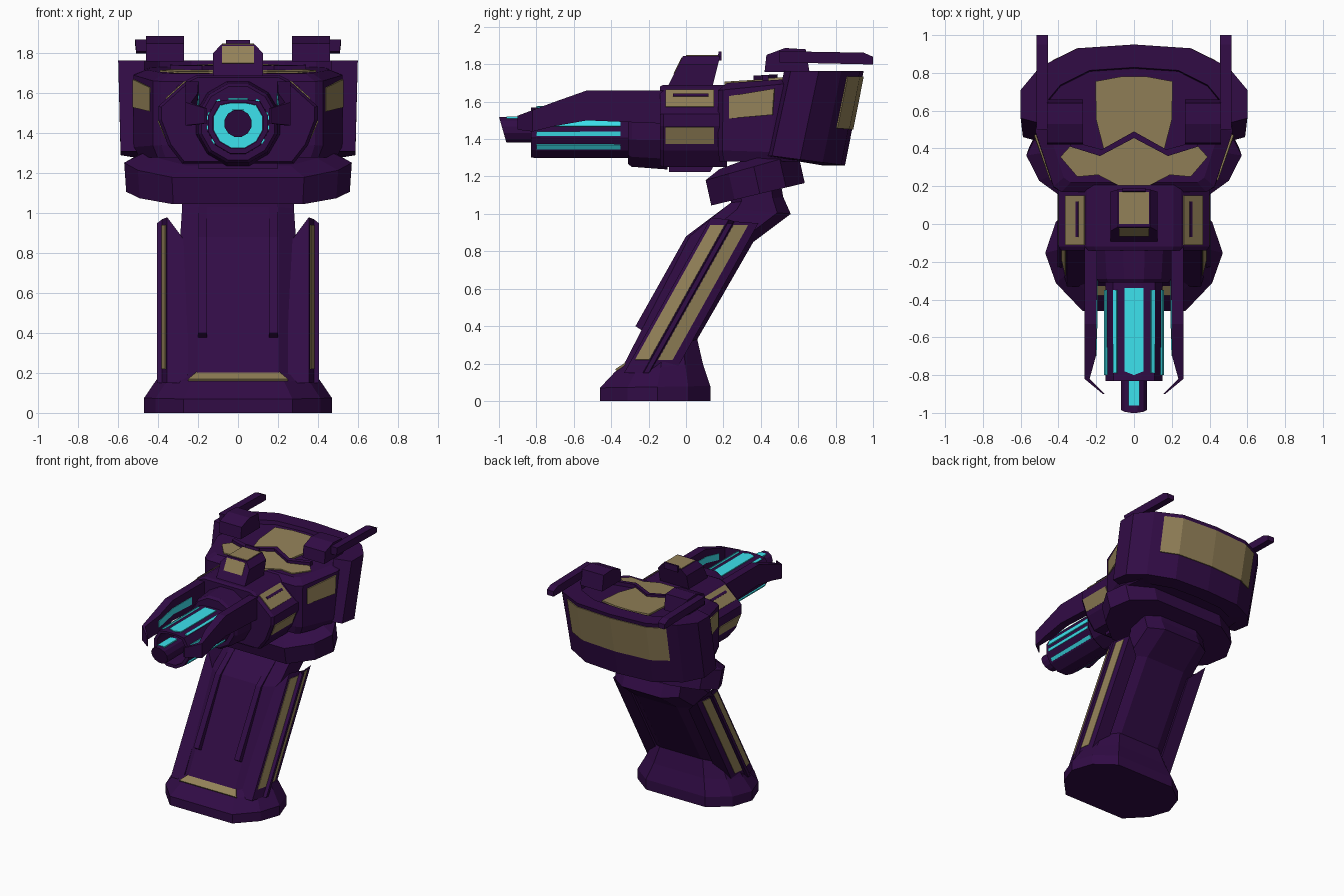
import bpy, bmesh, math
from mathutils import Vector
from mathutils.geometry import normal

if "Cube" in bpy.data.objects:
    bpy.data.objects.remove(bpy.data.objects["Cube"])


def material(name, rgb):
    m = bpy.data.materials.new(name)
    m.diffuse_color = (*rgb, 1)
    m.use_nodes = True
    m.node_tree.nodes["Principled BSDF"].inputs["Base Color"].default_value = m.diffuse_color
    return m


PURPLE = material("purple_metal", (0.031, 0.0035, 0.060))
BROWN = material("tan_inlay", (0.29, 0.22, 0.098))
CYAN = material("cyan_glow", (0.045, 0.76, 0.85))


def loft(name, rings, mat=PURPLE, mirror=False):
    """Skin a list of equal-length closed rings and cap both ends."""
    bm = bmesh.new()
    vs = [[bm.verts.new(p) for p in r] for r in rings]
    n = len(vs[0])
    for a, b in zip(vs, vs[1:]):
        for i in range(n):
            j = (i + 1) % n
            bm.faces.new((a[i], a[j], b[j], b[i]))
    bm.faces.new(vs[0][::-1])
    bm.faces.new(vs[-1])
    bmesh.ops.recalc_face_normals(bm, faces=bm.faces)
    me = bpy.data.meshes.new(name)
    bm.to_mesh(me)
    bm.free()
    me.materials.append(mat)
    ob = bpy.data.objects.new(name, me)
    bpy.context.collection.objects.link(ob)
    if mirror:
        ob.modifiers.new("mirror", 'MIRROR')
    return ob


def plate(name, pts, mat=BROWN, mirror=False, t=0.006):
    """Thin slab centred on a polygon."""
    pts = [Vector(p) for p in pts]
    n = normal(pts[:4]) * t
    return loft(name, [[p - n for p in pts], [p + n for p in pts]], mat, mirror)


def prism(name, yz, x0, x1, mat=PURPLE, mirror=False):
    """Side profile extruded along x."""
    return loft(name, [[(x, y, z) for y, z in yz] for x in (x0, x1)], mat, mirror)


def sym(half):
    """Complete a half outline (first coordinate is x) by reflection."""
    return half + [(-p[0], *p[1:]) for p in reversed(half) if p[0] > 1e-4]


ROUND = [(.58, 0), (.88, .25), (1, .52), (.88, .8), (.55, 1)]
SLAB = [(.7, 0), (1, .2), (1, .5), (1, .8), (.6, 1)]
SKULL = [(.70, 0), (.775, .04), (.95, .45), (.9, .8), (.5, 1)]


def section(shape, hw, yf, zf, yb, zb):
    """Plan outline of half width hw, running from a front to a back point."""
    return sym([(u * hw, yf + v * (yb - yf), zf + v * (zb - zf)) for u, v in shape])


def circ(y, r, zc=1.45, n=12, lean=0, ztop=9):
    """Upright polygon facing -y, optionally flattened at ztop."""
    a = [2 * math.pi * (i + .5) / n for i in range(n)]
    return [(r * math.cos(t), y - lean * math.sin(t), min(ztop, zc + r * math.sin(t))) for t in a]


# Foot
loft("foot", [section(ROUND, *r) for r in (
    (.47, -.46, 0, .13, 0), (.47, -.46, .07, .13, .08),
    (.40, -.38, .155, .09, .20), (.34, -.32, .20, .06, .33))])
plate("foot_inlay", [(.25, -.375, .165), (.2, -.31, .207), (-.2, -.31, .207), (-.25, -.375, .165)])

# Leaning column and neck
loft("column", [section(SLAB, *r) for r in (
    (.29, -.34, .18, .02, .26), (.29, .02, .88, .36, .85),
    (.28, .20, 1.03, .56, 1.0), (.28, .24, 1.06, .52, 1.09), (.28, .24, 1.15, .5, 1.2))])
prism("column_rib", [(-.27, .4), (-.21, .36), (.06, .84), (.22, 1.0), (.2, 1.03), (0, .88)],
      .155, .2, mirror=True)


def lean(x, s, z):
    return (x, -.30 + s + (z - .17) * .56, z)


# Side panels on the column, each with a raised ridge and two long inlays
side = [(.25, -.02), (.355, -.02), (.38, .08), (.405, .085), (.405, .112), (.385, .117), (.365, .25), (.25, .25)]
tops = [.84, .98, .97, .95, .95, .96, .95, .84]
loft("column_side_panel", [[lean(x, s, .15) for x, s in side],
                           [lean(x, s, z) for (x, s), z in zip(side, tops)]], mirror=True)
for k, (x0, s0, x1, s1) in enumerate([(.361, 0, .379, .076), (.384, .122, .373, .2)]):
    plate(f"column_inlay_{k}", [lean(x0, s0, .22), lean(x1, s1, .22),
                                lean(x1, s1, .94), lean(x0, s0, .94)], mirror=True, t=.004)

# Tilted collar
loft("collar", [section(ROUND, *r) for r in (
    (.56, .135, 1.045, .635, 1.165), (.57, .105, 1.18, .60, 1.32), (.45, .18, 1.24, .57, 1.38))])

# Head core
loft("head_core", [section(SKULL, *r) for r in (
    (.52, .18, 1.28, .77, 1.28), (.55, .17, 1.34, .79, 1.32),
    (.55, .17, 1.66, .88, 1.73), (.48, .22, 1.70, .86, 1.74))])
plate("head_side_inlay", [(.433, .235, 1.51), (.517, .465, 1.53), (.517, .475, 1.67), (.433, .235, 1.63)],
      mirror=True, t=.012)


def wrap(name, half, t0, t1, s0, s1, mat=PURPLE):
    """Curved wall following a plan path, leaning outward toward the top."""
    def at(p, t, s):
        z0 = 1.31 - (p[1] - .56) * .13
        return (p[0] * s * (.98 + .02 * t), .4 + (p[1] - .4) * s - .1 * (1 - t),
                z0 + t * (1.765 - z0))
    path = sym(half)
    return loft(name, [[at(p, t0, s0), at(p, t1, s0), at(p, t1, s1), at(p, t0, s1)]
                       for p in path], mat)


# Rear shell with its wide inlay
wrap("rear_shell", [(.6, .56), (.6, .71), (.5, .83), (.3, .93), (.0, .95)], 0, 1, 1, .78)
wrap("rear_inlay", [(.43, .868), (.3, .932), (.0, .952)], .38, .94, 1.008, .96, BROWN)


def on_top(pts, lift):
    return [(x, y, 1.70 + (y - .22) * .0625 + lift) for x, y in sym(pts)]


# Inlays on the top of the head
for nm, pts, lift, mat in (
    ("crown_inlay", [(0, .78), (.07, .78), (.205, .755), (.2, .55), (.16, .395), (0, .49)], .012, BROWN),
    ("brow_inlay", [(0, .455), (.18, .36), (.34, .41), (.39, .355), (.3, .25), (.19, .26), (.085, .205)],
     .008, BROWN),
    ("brow_ridge", [(0, .49), (.17, .395), (.34, .44), (.34, .41), (.18, .36), (0, .455)], .03, PURPLE)):
    top = on_top(pts, lift)
    loft(nm, [[(x, y, z - .05) for x, y, z in top], top], mat)

# Horns: a pod with a long bar
prism("horn_pod", [(.42, 1.76), (.43, 1.85), (.53, 1.887), (.64, 1.88), (.66, 1.76)], .27, .46, mirror=True)
loft("horn_bar", [[(x, y, z) for x, z in ((.455, lo), (.51, lo), (.515, hi), (.455, hi))]
                  for y, lo, hi in ((.5, 1.81, 1.87), (.95, 1.80, 1.862), (1.0, 1.80, 1.84))], mirror=True)

# Fore block with faceted section and side inlays
block = sym([(.21, 1.69), (.25, 1.67), (.40, 1.535), (.40, 1.47), (.35, 1.34), (.28, 1.25)])
loft("fore_block", [[(x * s, y, 1.46 + (z - 1.46) * s) for x, z in block]
                    for y, s in ((-.14, .96), (-.12, 1), (.22, 1))])
prism("fore_block_keel", [(-.09, 1.26), (-.09, 1.225), (.13, 1.225), (.15, 1.26)], -.2, .2)
for nm, (xa, za), (xb, zb) in (("upper", (.26, 1.661), (.36, 1.571)), ("lower", (.398, 1.465), (.36, 1.375))):
    plate(f"block_inlay_{nm}", [(xa, -.11, za), (xb, -.11, zb), (xb, .15, zb), (xa, .15, za)], mirror=True)
plate("block_slit", [(.291, -.07, 1.638), (.305, -.07, 1.625), (.305, .12, 1.625), (.291, .12, 1.638)],
      PURPLE, True, t=.008)

# Sight on top of the fore block
sight = sym([(.125, 1.65), (.125, 1.80), (.085, 1.845)])
loft("sight", [[(x, -.1 + (z - 1.675) * .5, z) for x, z in sight],
               [(x, .14 + (z - 1.675) * .25, z) for x, z in sight]])
plate("sight_top_inlay", [(-.08, 0, 1.843), (.08, 0, 1.843), (.08, .17, 1.843), (-.08, .17, 1.843)])
plate("sight_front_inlay", [(x, -.1 + (z - 1.675) * .5, z)
                            for x, z in ((-.08, 1.75), (.08, 1.75), (.08, 1.835), (-.08, 1.835))], t=.004)
prism("sight_rear_lip", [(.165, 1.82), (.175, 1.868), (.19, 1.868), (.19, 1.82)], -.06, .06)

# Barrel: housing, hollow faceted tube with a glowing core, and tip
loft("barrel_housing", [circ(-.31, .19), circ(-.29, .205), circ(-.1, .22)])
loft("barrel", [circ(-.25, .158, ztop=1.57), circ(-.83, .155, ztop=1.57),
                circ(-.83, .13, ztop=1.555), circ(-.62, .13, ztop=1.555)])
loft("muzzle_glow", [circ(-.63, .128, ztop=1.553), circ(-.6, .128, ztop=1.553)], CYAN)
loft("barrel_tip", [circ(-.98, .07, lean=.02), circ(-.6, .07)])
plate("tip_glow", [(-.03, -.96, 1.514), (.03, -.96, 1.514), (.03, -.8, 1.514), (-.03, -.8, 1.514)], CYAN)
plate("barrel_top_glow", [(-.05, -.78, 1.57), (0, -.80, 1.57), (.05, -.78, 1.57), (.05, -.34, 1.57),
                          (-.05, -.34, 1.57)], CYAN)
plate("barrel_upper_glow", [(.09, -.79, 1.569), (.108, -.79, 1.56), (.108, -.35, 1.56), (.09, -.35, 1.569)],
      CYAN, True)
for k, (deg, w) in enumerate([(14, .02), (-8, .012), (-36, .014)]):
    a = math.radians(deg)
    c, s = .154 * math.cos(a), .154 * math.sin(a)
    dx, dz = -math.sin(a) * w, math.cos(a) * w
    plate(f"barrel_side_glow_{k}", [(c - dx, -.80, 1.45 + s - dz), (c + dx, -.80, 1.45 + s + dz),
                                    (c + dx, -.35, 1.45 + s + dz), (c - dx, -.35, 1.45 + s - dz)],
          CYAN, True, .005)


def bar(name, rows, mat):
    loft(name, [[(a, y, lo), (b, y, lo), (b, y, hi), (a, y, hi)] for y, a, b, lo, hi in rows], mat, True)


# Prongs flanking the barrel
bar("prong", [(-.05, .195, .262, 1.48, 1.66), (-.53, .198, .262, 1.50, 1.66), (-.7, .202, .262, 1.47, 1.60),
              (-.82, .235, .262, 1.44, 1.555), (-.9, .155, .165, 1.45, 1.525)], PURPLE)
bar("prong_glow", [(-.3, .193, .21, 1.54, 1.60), (-.53, .194, .22, 1.55, 1.60),
                   (-.7, .198, .22, 1.51, 1.56)], CYAN)
